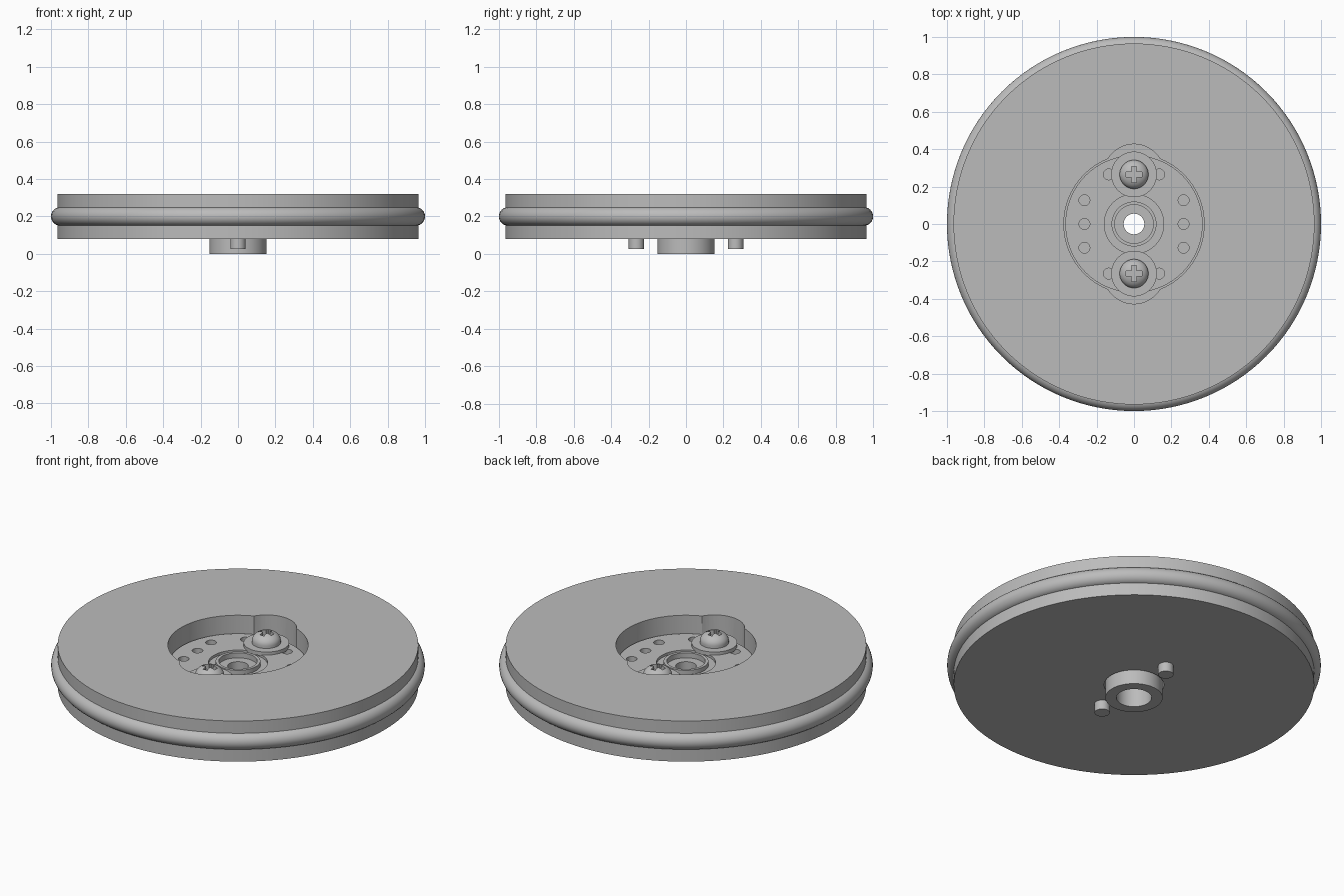
import bpy
import math

if "Cube" in bpy.data.objects:
    bpy.data.objects.remove(bpy.data.objects["Cube"])

GREY = 0.5
metal = bpy.data.materials.new("plain grey")
metal.use_nodes = True
metal.diffuse_color = (GREY, GREY, GREY, 1)
metal.node_tree.nodes["Principled BSDF"].inputs["Base Color"].default_value = (GREY, GREY, GREY, 1)

SCREW_Y = 0.265


def finish(obj, name):
    obj.name = name
    obj.data.materials.clear()
    obj.data.materials.append(metal)
    bpy.ops.object.select_all(action='DESELECT')
    obj.select_set(True)
    bpy.context.view_layer.objects.active = obj
    bpy.ops.object.shade_smooth_by_angle(angle=math.radians(30))
    return obj


def lathe(name, profile, y=0, steps=96, closed=True):
    """Turn an (r, z) outline around z; a closed outline makes a ring."""
    n = len(profile)
    verts = [(r * math.cos(a), r * math.sin(a) + y, z)
             for a in (2 * math.pi * s / steps for s in range(steps))
             for r, z in profile]
    faces = []
    for s in range(steps):
        a, b = s * n, (s + 1) % steps * n
        for i in range(n if closed else n - 1):
            j = (i + 1) % n
            faces.append((a + i, b + i, b + j, a + j))
    if not closed:
        faces.append([s * n for s in reversed(range(steps))])
        faces.append([s * n + n - 1 for s in range(steps)])
    mesh = bpy.data.meshes.new(name)
    mesh.from_pydata(verts, [], faces)
    obj = bpy.data.objects.new(name, mesh)
    bpy.context.collection.objects.link(obj)
    return finish(obj, name)


def cylinder(name, r, z0, z1, x=0, y=0, steps=48):
    bpy.ops.mesh.primitive_cylinder_add(vertices=steps, radius=r, depth=z1 - z0,
                                        location=(x, y, (z0 + z1) / 2))
    return finish(bpy.context.object, name)


def box(name, size, location):
    bpy.ops.mesh.primitive_cube_add(size=1, location=location)
    bpy.context.object.scale = size
    return finish(bpy.context.object, name)


def cut(obj, cutters):
    bpy.context.view_layer.objects.active = obj
    for cutter in cutters:
        mod = obj.modifiers.new("cut", 'BOOLEAN')
        mod.operation = 'DIFFERENCE'
        mod.solver = 'EXACT'
        mod.object = cutter
        bpy.ops.object.modifier_apply(modifier=mod.name)
        bpy.data.objects.remove(cutter)
    finish(obj, obj.name)


# Wheel disc with a rim groove, a lobed pocket and a hub hole
disc = lathe("wheel_disc", [(0.16, 0.08), (0.965, 0.08), (0.965, 0.155), (0.93, 0.165),
                            (0.93, 0.235), (0.965, 0.245), (0.965, 0.32), (0.16, 0.32)], steps=128)
cut(disc, [cylinder("pocket_cutter", 0.375, 0.16, 0.4, steps=96)]
    + [cylinder("lobe_cutter", 0.162, 0.16, 0.4, y=s * SCREW_Y) for s in (1, -1)])

# Rubber ring around the rim
bpy.ops.mesh.primitive_torus_add(major_segments=128, minor_segments=24, major_radius=0.95,
                                 minor_radius=0.05, location=(0, 0, 0.2))
finish(bpy.context.object, "rim_ring")

# Round horn plate with its small holes
horn = lathe("horn_plate", [(0.159, 0.155), (0.367, 0.155), (0.367, 0.215), (0.159, 0.215)])
spots = [(s * 0.265, y) for s in (1, -1) for y in (-0.127, 0, 0.127)]
spots += [(s * 0.135, t * SCREW_Y) for s in (1, -1) for t in (1, -1)]
cut(horn, [cylinder("hole_cutter", 0.029, 0.165, 0.3, x, y, 24) for x, y in spots])

# Central hub with stepped bore and raised collar
lathe("hub", [(0.094, 0), (0.153, 0), (0.153, 0.15), (0.16, 0.15), (0.16, 0.2), (0.12, 0.2),
              (0.12, 0.225), (0.103, 0.225), (0.103, 0.195), (0.055, 0.195),
              (0.055, 0.15), (0.094, 0.15)])

# Washers, domed cross-head screws and their protruding shanks
for side, s in (("back", 1), ("front", -1)):
    y = s * SCREW_Y
    lathe(side + "_washer", [(0.03, 0.21), (0.122, 0.21), (0.122, 0.233), (0.03, 0.233)], y, 64)
    dome = [(0.077 * math.cos(a), 0.247 + 0.052 * math.sin(a))
            for a in (math.radians(10 * i) for i in range(9))]
    head = lathe(side + "_screw_head", [(0.077, 0.23)] + dome, y, 48, closed=False)
    cut(head, [box("slot_cutter", size, (0, y, 0.295))
               for size in ((0.084, 0.027, 0.06), (0.027, 0.084, 0.06))])
    cylinder(side + "_screw_shank", 0.041, 0.025, 0.225, y=y)
